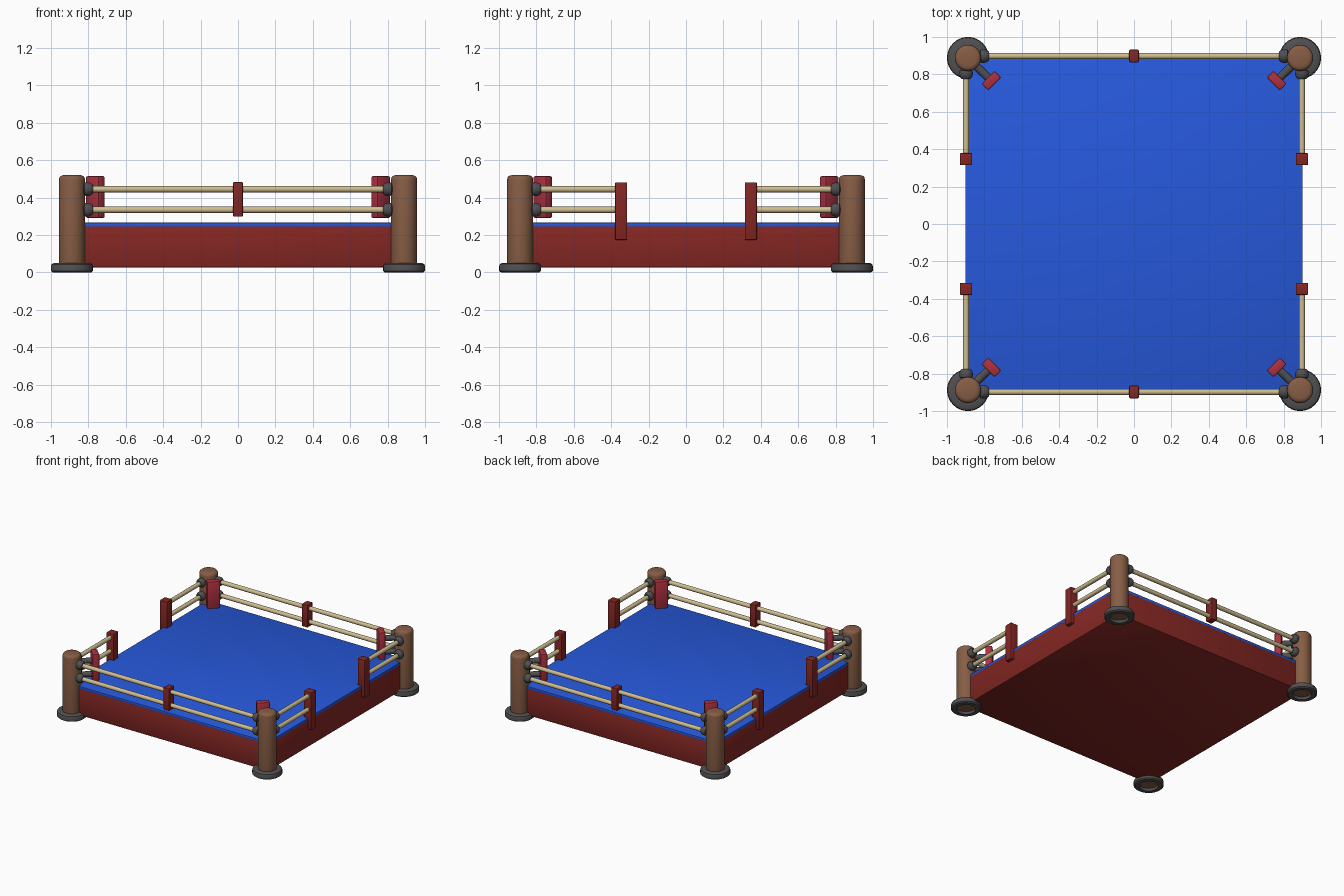
import bpy, bmesh, math
from mathutils import Vector, Matrix

if "Cube" in bpy.data.objects:
    bpy.data.objects.remove(bpy.data.objects["Cube"])


def material(name, rgb):
    m = bpy.data.materials.new(name)
    m.diffuse_color = (*rgb, 1)
    m.use_nodes = True
    m.node_tree.nodes["Principled BSDF"].inputs["Base Color"].default_value = m.diffuse_color
    return m


WOOD = material("wood", (0.24, 0.11, 0.06))
IRON = material("iron", (0.08, 0.08, 0.085))
ROPE = material("rope", (0.62, 0.51, 0.28))
CLOTH = material("apron_red", (0.23, 0.02, 0.017))
PAD = material("pad_red", (0.42, 0.03, 0.05))
BLUE = material("mat_blue", (0.02, 0.10, 0.72))


def finish(bm, name, mat, matrix):
    bmesh.ops.recalc_face_normals(bm, faces=bm.faces)
    me = bpy.data.meshes.new(name)
    bm.to_mesh(me)
    bm.free()
    ob = bpy.data.objects.new(name, me)
    bpy.context.collection.objects.link(ob)
    ob.matrix_world = matrix
    me.materials.append(mat)
    bpy.ops.object.select_all(action='DESELECT')
    ob.select_set(True)
    bpy.context.view_layer.objects.active = ob
    bpy.ops.object.shade_smooth_by_angle(angle=math.radians(35))
    return ob


def box(name, mat, center, size, bevel=0.0, turn=0.0):
    bm = bmesh.new()
    bmesh.ops.create_cube(bm, size=1, matrix=Matrix.Diagonal((*size, 1)))
    if bevel:
        bmesh.ops.bevel(bm, geom=bm.edges[:], offset=bevel, segments=2,
                        profile=0.5, affect='EDGES')
    return finish(bm, name, mat,
                  Matrix.Translation(center) @ Matrix.Rotation(turn, 4, 'Z'))


def lathe(name, mat, profile, start, direction=(0, 0, 1), sides=32, closed=False):
    """Spin (radius, height) points around an axis from start along direction."""
    bm = bmesh.new()
    rings = [[bm.verts.new((r * math.cos(2 * math.pi * i / sides),
                            r * math.sin(2 * math.pi * i / sides), h))
              for i in range(sides)] for r, h in profile]
    pairs = list(zip(rings, rings[1:]))
    if closed:
        pairs.append((rings[-1], rings[0]))
    else:
        bm.faces.new(rings[0])
        bm.faces.new(rings[-1])
    for a, b in pairs:
        for i in range(sides):
            j = (i + 1) % sides
            bm.faces.new((a[i], a[j], b[j], b[i]))
    rot = Vector(direction).to_track_quat('Z', 'Y').to_matrix().to_4x4()
    return finish(bm, name, mat, Matrix.Translation(start) @ rot)


def rod(name, mat, a, b, radius, sides=16):
    d = Vector(b) - Vector(a)
    lathe(name, mat, [(radius, 0), (radius, d.length)], a, d, sides)


# Platform and canvas
box("platform_apron", CLOTH, (0, 0, 0.139), (1.8, 1.79, 0.226), 0.01)
box("canvas_mat", BLUE, (0, 0, 0.255), (1.8, 1.79, 0.022), 0.004)

P = 0.887            # post centre
LINE = 0.897         # rope line
HEIGHTS = (0.335, 0.445)
POST = [(0.068, 0.02), (0.07, 0.03), (0.07, 0.495), (0.067, 0.508),
        (0.059, 0.516), (0.045, 0.52)]
FOOT = [(0.072, 0.0), (0.102, 0.0), (0.112, 0.008), (0.112, 0.034),
        (0.108, 0.044), (0.098, 0.05), (0.066, 0.05), (0.066, 0.012)]
KNOB = [(0.024, -0.04), (0.024, 0), (0.033, 0.004), (0.036, 0.012),
        (0.036, 0.028), (0.032, 0.04), (0.024, 0.05)]

for sx in (-1, 1):
    for sy in (-1, 1):
        # Corner post and its iron foot ring
        lathe("corner_post", WOOD, POST, (sx * P, sy * P, 0))
        lathe("post_foot", IRON, FOOT, (sx * P, sy * P, 0), closed=True)

        # Turnbuckle pad facing the ring centre
        box("corner_pad", PAD, (sx * 0.762, sy * 0.766, 0.403),
            (0.052, 0.1, 0.225), 0.01, math.radians(45 * sx * sy))

        for z in HEIGHTS:
            # Pad brackets
            rod("pad_bracket", IRON, (sx * 0.86, sy * 0.86, z),
                (sx * 0.765, sy * 0.768, z), 0.022)
            # Rope couplings on both faces of the post
            lathe("rope_coupling", IRON, KNOB,
                  (sx * 0.825, sy * LINE, z), (-sx, 0, 0), 20)
            lathe("rope_coupling", IRON, KNOB,
                  (sx * LINE, sy * 0.825, z), (0, -sy, 0), 20)
            # Short side rope ending at the entrance
            rod("side_rope", ROPE, (sx * LINE, sy * 0.82, z),
                (sx * LINE, sy * 0.345, z), 0.017)
        # Entrance upright
        box("entrance_upright", CLOTH, (sx * LINE, sy * 0.347, 0.328),
            (0.066, 0.065, 0.308), 0.006)

# Long ropes and middle spacers, front and back
for sy in (-1, 1):
    for z in HEIGHTS:
        rod("long_rope", ROPE, (-0.82, sy * LINE, z), (0.82, sy * LINE, z), 0.017)
    box("rope_spacer", CLOTH, (0, sy * LINE, 0.391), (0.052, 0.068, 0.185), 0.006)
